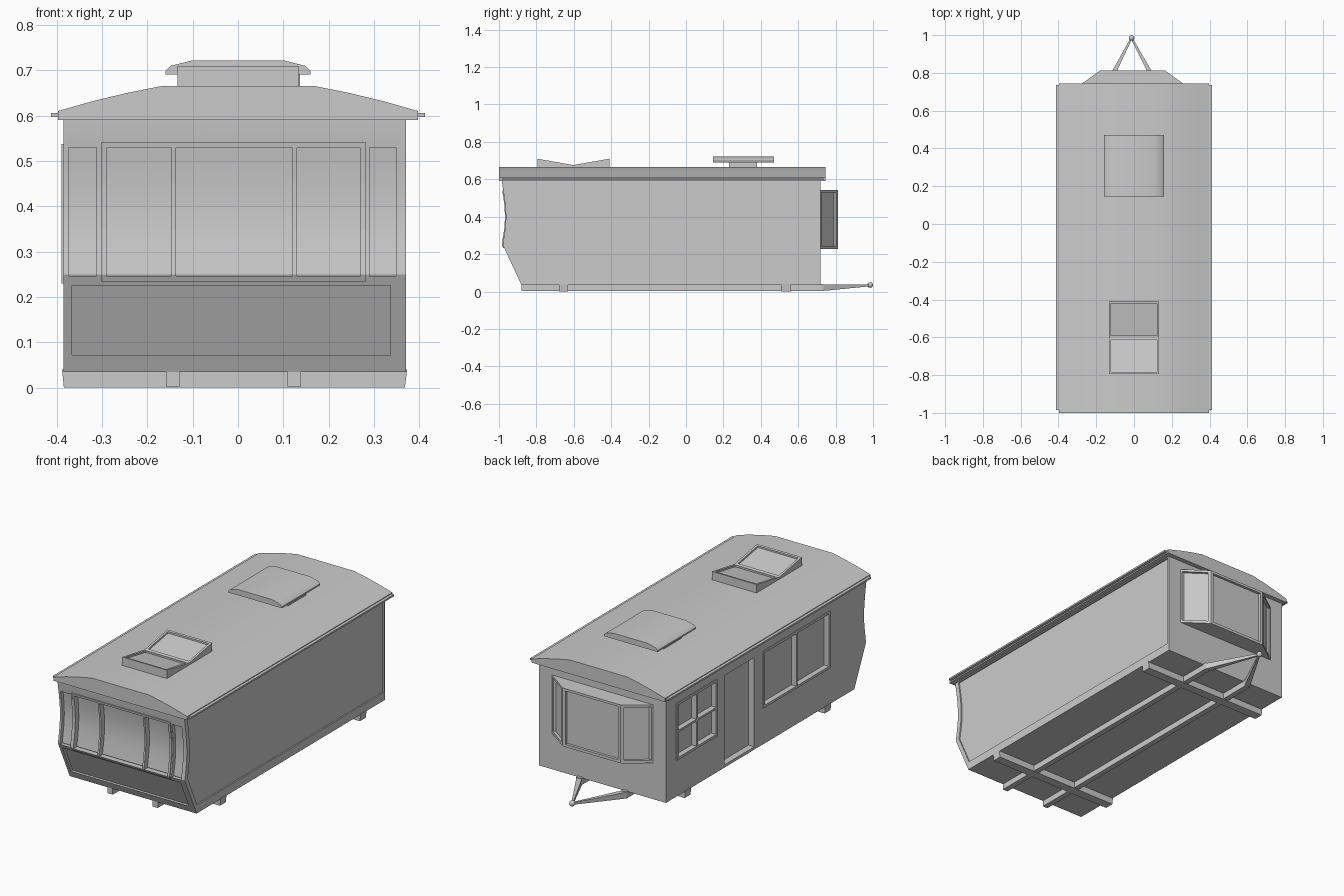
import bpy, bmesh, math
from mathutils import Vector

if "Cube" in bpy.data.objects:
    bpy.data.objects.remove(bpy.data.objects["Cube"])

# ---------- helpers ----------
def place(axis, p, t):
    u, v = p
    return {'x': (t, u, v), 'y': (u, t, v), 'z': (u, v, t)}[axis]

def add_prism(bm, pts, axis, a, b):
    lo = [bm.verts.new(place(axis, p, a)) for p in pts]
    hi = [bm.verts.new(place(axis, p, b)) for p in pts]
    n = len(pts)
    bm.faces.new(lo)
    bm.faces.new(hi)
    for i in range(n):
        j = (i + 1) % n
        bm.faces.new((lo[i], lo[j], hi[j], hi[i]))

def build(name, prisms, smooth=False):
    bm = bmesh.new()
    for pr in prisms:
        add_prism(bm, *pr)
    bmesh.ops.recalc_face_normals(bm, faces=bm.faces)
    me = bpy.data.meshes.new(name)
    bm.to_mesh(me)
    bm.free()
    ob = bpy.data.objects.new(name, me)
    bpy.context.collection.objects.link(ob)
    if smooth:
        shade(ob)
    return ob

def shade(ob):
    bpy.ops.object.select_all(action='DESELECT')
    ob.select_set(True)
    bpy.context.view_layer.objects.active = ob
    bpy.ops.object.shade_smooth_by_angle(angle=math.radians(30))

def box(x0, x1, y0, y1, z0, z1):
    return ([(x0, y0), (x1, y0), (x1, y1), (x0, y1)], 'z', z0, z1)

def carve(ob, prisms):
    cut = build("cutter", prisms)
    cut.hide_render = True
    m = ob.modifiers.new("carve", 'BOOLEAN')
    m.operation, m.solver, m.object = 'DIFFERENCE', 'EXACT', cut
    dg = bpy.context.evaluated_depsgraph_get()
    me = bpy.data.meshes.new_from_object(ob.evaluated_get(dg))
    ob.modifiers.clear()
    ob.data = me
    bpy.data.objects.remove(cut)

# front wall curve as (z, y)
FRONT = [(.035, -.88), (.25, -.98), (.30, -.972), (.35, -.965), (.40, -.963),
         (.45, -.965), (.50, -.971), (.592, -.985)]

def front_y(z):
    for (z0, y0), (z1, y1) in zip(FRONT, FRONT[1:]):
        if z <= z1:
            return y0 + (y1 - y0) * (z - z0) / (z1 - z0)
    return FRONT[-1][1]

def curve(z0, z1, d):
    zs = [z0] + [z for z, _ in FRONT if z0 + .001 < z < z1 - .001] + [z1]
    return [(front_y(z) + d, z) for z in zs]

def front_block(x0, x1, z0, z1, d0, d1):
    return (curve(z0, z1, d0) + curve(z0, z1, d1)[::-1], 'x', x0, x1)

# ---------- body with recessed windows, door and side panel ----------
XL, XR, YB = -.385, .37, .72
body = build("body", [(curve(.035, .595, 0) + [(YB, .595), (YB, .035)], 'x', XL, XR)])
wins = [(.626, .293), (-.11, -.665)]
cuts = [front_block(-.295, .275, .24, .535, -.06, .025),
        front_block(-.373, -.312, .246, .53, -.06, .02),
        front_block(.29, .348, .246, .53, -.06, .02),
        front_block(-.366, .336, .072, .225, -.06, .015),
        (curve(.08, .585, .025) + [(.71, .585), (.71, .08)], 'x', XR - .007, XR + .1),
        box(XL - .1, XL + .035, -.03, .222, .05, .53)]
cuts += [box(XL - .1, XL + .025, y1, y0, .237, .53) for y0, y1 in wins]
carve(body, cuts)
shade(body)

# front window frame and mullions
o, i = -.005, .026
build("front_window_frame", [
    front_block(-.302, -.29, .234, .541, o, i), front_block(.27, .282, .234, .541, o, i),
    front_block(-.29, .27, .234, .246, o, i), front_block(-.29, .27, .529, .541, o, i),
    front_block(-.147, -.137, .246, .529, o, i), front_block(.12, .13, .246, .529, o, i)])

# side window frames and mullions
a, b = XL - .004, XL + .026
for name, (y1, y0), cross in (("kitchen_window_frame", wins[0], True),
                              ("lounge_window_frame", wins[1], False)):
    c = (y0 + y1) / 2
    bars = [box(a, b, y0 - .007, y0 + .006, .23, .537), box(a, b, y1 - .006, y1 + .007, .23, .537),
            box(a, b, y0 + .006, y1 - .006, .23, .243), box(a, b, y0 + .006, y1 - .006, .524, .537),
            box(a, b, c - .006, c + .006, .243, .524)]
    if cross:
        bars += [box(a, b, y0 + .006, c - .006, .378, .389), box(a, b, c + .006, y1 - .006, .378, .389)]
    build(name, bars)

# ---------- rear bay window ----------
plan = [(.30, .715), (.165, .812), (-.18, .812), (-.315, .715)]
bay = build("rear_bay_window", [(plan, 'z', .228, .542)])

def pane(p, q, inset, depth):
    p, q = Vector(p), Vector(q)
    t = (q - p).normalized()
    n = Vector((t.y, -t.x))
    if n.y < 0:
        n = -n
    p, q = p + t * inset, q - t * inset
    return [tuple(v) for v in (p + n * .04, q + n * .04, q - n * depth, p - n * depth)]

for p, q in zip(plan, plan[1:]):
    carve(bay, [(pane(p, q, .016, .014), 'z', .243, .529)])

# ---------- roof and gutters ----------
half = [(.397, .59), (.397, .61), (.32, .632), (.245, .65), (.17, .665)]
arch = half + [(-x, z) for x, z in reversed(half)]
build("roof", [(arch, 'y', -1.0, .745)], True)
build("gutters", [box(.39, .412, -.985, .735, .597, .606), box(-.412, -.39, -.985, .735, .597, .606)])

# ---------- rear roof vent ----------
build("vent_base", [box(-.133, .137, .23, .38, .65, .70)])
lid_half = [(.16, .691), (.16, .699), (.148, .71), (.10, .722)]
lid = lid_half + [(-x, z) for x, z in reversed(lid_half)]
build("vent_lid", [(lid, 'y', .145, .47)], True)

# ---------- front skylight with two sloping panes ----------
sky = build("skylight", [([(-.795, .655), (-.795, .71), (-.602, .676), (-.41, .71), (-.41, .655)],
                          'x', -.133, .133)])

def sky_z(y):
    return .676 + abs(y + .602) * .177

carve(sky, [([(u, sky_z(u) - .009), (v, sky_z(v) - .009), (v, .8), (u, .8)], 'x', -.121, .121)
            for u, v in ((-.783, -.614), (-.59, -.422))])

# ---------- chassis: long beams and cross beams ----------
CX, BX = -.01, .134
build("chassis_beams", [box(CX + s * BX - .015, CX + s * BX + .015, -.88, .735, .003, .04) for s in (-1, 1)])
for name, y in (("front_cross_beam", -.655), ("rear_cross_beam", .535)):
    build(name, [([(-.388, .04), (-.384, 0), (.368, 0), (.373, .04)], 'y', y - .025, y + .025)])

# ---------- tapered tow bar and ball ----------
bm = bmesh.new()
for s in (-1, 1):
    vs = [bm.verts.new((CX + s * BX + dx, .73, z)) for dx in (-.016, .016) for z in (.003, .037)]
    vs += [bm.verts.new((CX - .003 + dx, .985, z)) for dx in (-.005, .005) for z in (.028, .039)]
    bmesh.ops.convex_hull(bm, input=vs)
bmesh.ops.recalc_face_normals(bm, faces=bm.faces)
me = bpy.data.meshes.new("tow_bar")
bm.to_mesh(me)
bm.free()
bpy.context.collection.objects.link(bpy.data.objects.new("tow_bar", me))
bpy.ops.mesh.primitive_uv_sphere_add(segments=12, ring_count=8, radius=.015, location=(CX - .003, .985, .035))
ball = bpy.context.object
ball.name = "tow_ball"
shade(ball)
